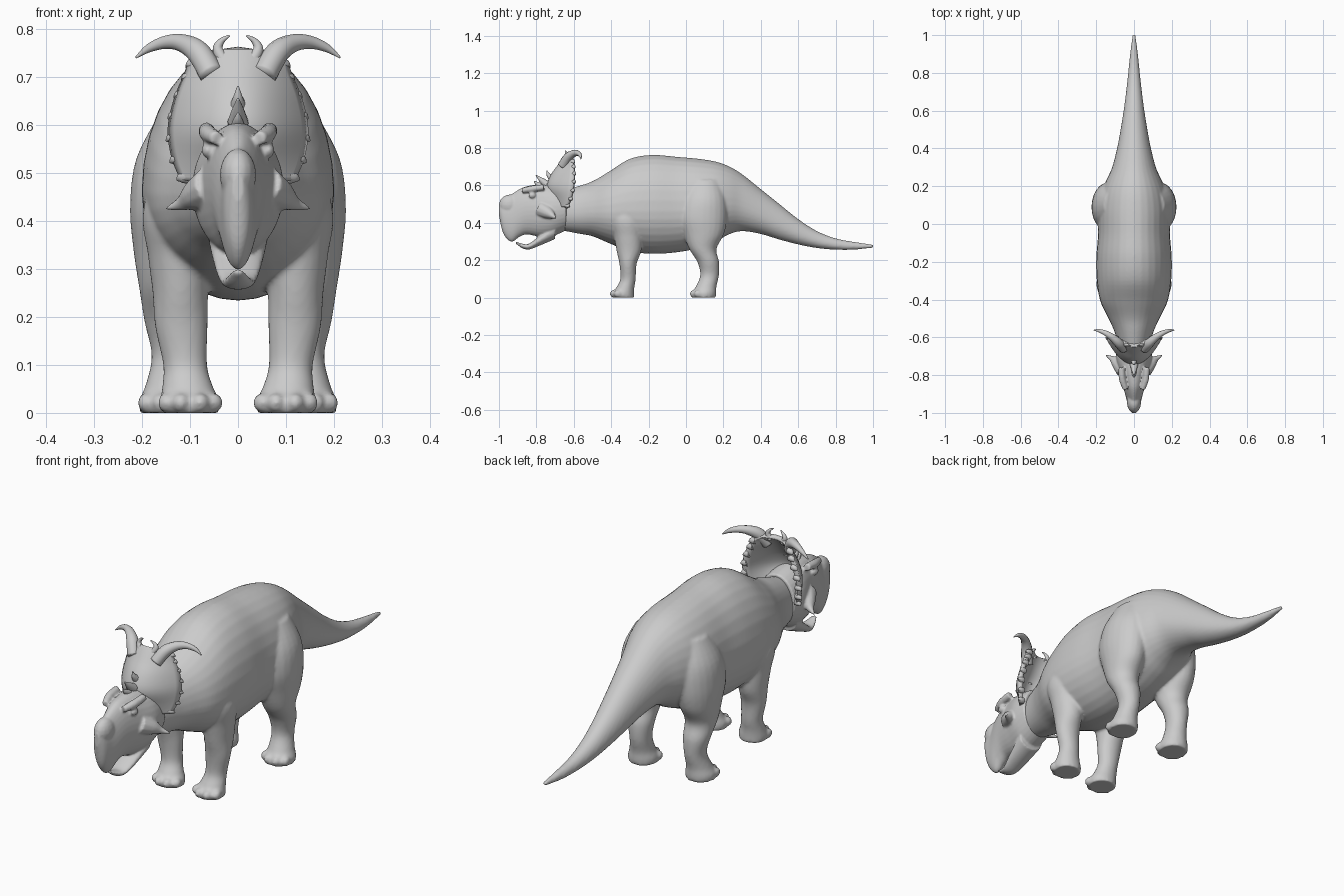
import bpy, bmesh, math
from mathutils import Vector, Matrix

def smooth_rows(rows, n):
    """Catmull-Rom resampling of equal-length number tuples."""
    out = []
    for i in range(len(rows) - 1):
        p0, p1, p2, p3 = (rows[max(0, min(len(rows) - 1, i + k))] for k in (-1, 0, 1, 2))
        for j in range(n):
            t = j / n
            out.append([0.5 * (2 * b + (c - a) * t + (2 * a - 5 * b + 4 * c - d) * t * t
                               + (3 * b - a - 3 * c + d) * t ** 3)
                        for a, b, c, d in zip(p0, p1, p2, p3)])
    return out + [list(rows[-1])]

def skin(bm, rings):
    vs = [[bm.verts.new(p) for p in r] for r in rings]
    m = len(vs[0])
    for a, b in zip(vs, vs[1:]):
        for k in range(m):
            bm.faces.new((a[k], a[(k + 1) % m], b[(k + 1) % m], b[k]))
    bm.faces.new(vs[0])
    bm.faces.new(vs[-1])

def angles(m):
    return [2 * math.pi * k / m for k in range(m)]

def trunk(bm, rows, mid=0.43):
    """Sections along y: (y, bottom, top, half width), widest at `mid` of the height."""
    rings = []
    for y, zb, zt, w in smooth_rows(rows, 5):
        zm = zb + mid * (zt - zb)
        rings.append([(w * math.cos(a), y, zm + math.sin(a) * (zt - zm if math.sin(a) > 0 else zm - zb))
                      for a in angles(32)])
    skin(bm, rings)

def limb(bm, rows, s):
    """Sections going down: (z, x, y, rx, ry)."""
    skin(bm, [[(s * (x + rx * math.cos(a)), y + ry * math.sin(a), z) for a in angles(24)]
              for z, x, y, rx, ry in smooth_rows(rows, 5)])

def horn(bm, pts, s=1):
    """Tapered tube through (x, y, z, radius)."""
    rows = smooth_rows([(s * x, y, z, r) for x, y, z, r in pts], 6)
    rings = []
    for i, row in enumerate(rows):
        t = Vector(rows[min(i + 1, len(rows) - 1)][:3]) - Vector(rows[max(i - 1, 0)][:3])
        u = t.cross(Vector((0.1, 1, 0.2))).normalized()
        v = t.cross(u).normalized()
        rings.append([Vector(row[:3]) + row[3] * (u * math.cos(a) + v * math.sin(a)) for a in angles(12)])
    skin(bm, rings)

def ball(bm, c, r):
    bmesh.ops.create_uvsphere(bm, u_segments=16, v_segments=10, radius=1,
                              matrix=Matrix.Translation(c) @ Matrix.Diagonal((*r, 1)))

def finish(name, bm, voxel=0, iters=4):
    bmesh.ops.recalc_face_normals(bm, faces=bm.faces)
    me = bpy.data.meshes.new(name)
    bm.to_mesh(me)
    bm.free()
    for p in me.polygons:
        p.use_smooth = True
    ob = bpy.data.objects.new(name, me)
    bpy.context.collection.objects.link(ob)
    if voxel:
        m = ob.modifiers.new("fuse", 'REMESH')
        m.mode, m.voxel_size, m.use_smooth_shade = 'VOXEL', voxel, True
        m = ob.modifiers.new("soften", 'SMOOTH')
        m.factor, m.iterations = 0.5, iters
    return ob

# Body: neck, torso and tail, fused with the four legs
bm = bmesh.new()
trunk(bm, [(-.72, .37, .55, .06), (-.58, .343, .595, .10), (-.5, .328, .622, .135), (-.41, .29, .675, .178),
           (-.3, .248, .742, .197), (-.18, .234, .763, .20), (-.05, .242, .753, .19), (.07, .265, .742, .19),
           (.16, .30, .727, .175), (.23, .338, .702, .147), (.3, .355, .66, .116), (.4, .34, .58, .09),
           (.5, .31, .5, .071), (.6, .284, .42, .055), (.7, .265, .356, .042), (.8, .256, .317, .031),
           (.9, .256, .298, .021), (1.003, .267, .284, .008)])
hind = [(.63, .10, .10, .06, .08), (.53, .12, .095, .092, .12), (.43, .135, .09, .09, .13),
        (.34, .14, .095, .078, .108), (.26, .14, .09, .066, .073), (.19, .138, .119, .057, .058),
        (.12, .135, .126, .045, .05), (.06, .14, .108, .052, .055), (.025, .142, .096, .064, .066),
        (0, .142, .094, .062, .066)]
fore = [(.54, .10, -.33, .06, .06), (.42, .125, -.32, .073, .085), (.33, .121, -.31, .067, .076),
        (.25, .12, -.305, .058, .066), (.18, .118, -.31, .055, .046), (.10, .11, -.31, .046, .041),
        (.055, .105, -.324, .053, .048), (.025, .1, -.335, .062, .058), (0, .1, -.335, .060, .058)]
for s in (1, -1):
    for rows, fx, fy in ((hind, .142, .088), (fore, .1, -.34)):
        limb(bm, rows, s)
        for d in (-62, -22, 20, 60):          # toes
            a = math.radians(d)
            ball(bm, (s * (fx + .056 * math.sin(a)), fy - .048 * math.cos(a), .021), (.019, .023, .021))
finish("body_and_legs", bm, .007, 5)

# Head: skull, nose boss, lower jaw, brows and cheek horns
bm = bmesh.new()
trunk(bm, [(-1.0, .44, .50, .012), (-.978, .345, .527, .028), (-.935, .298, .552, .038), (-.89, .325, .58, .05),
           (-.85, .338, .596, .06), (-.78, .325, .605, .078), (-.71, .33, .60, .095), (-.64, .36, .585, .09)], .5)
ball(bm, (0, -.942, .495), (.038, .058, .056))
trunk(bm, [(-.91, .288, .30, .012), (-.875, .264, .288, .026), (-.84, .257, .288, .036),
           (-.79, .275, .325, .048), (-.7, .313, .40, .062)], .6)
for s in (1, -1):
    horn(bm, [(.045, -.875, .572, .014), (.062, -.82, .582, .018), (.066, -.76, .59, .016)], s)
    ball(bm, (s * .063, -.822, .547), (.013, .02, .016))
    horn(bm, [(.055, -.77, .47, .045), (.09, -.735, .452, .032), (.118, -.712, .436, .015), (.15, -.695, .425, .004)], s)
finish("head", bm, .005, 4)

# Neck frill: curved plate (z, half width, centre y, edge y)
rows = smooth_rows([(.485, .112, -.69, -.635), (.53, .13, -.71, -.615), (.59, .138, -.735, -.602),
                    (.65, .126, -.715, -.597), (.70, .106, -.68, -.600), (.735, .092, -.655, -.605),
                    (.752, .06, -.642, -.622)], 4)
bm = bmesh.new()
N = 20
grid = [[bm.verts.new((hw * u, yc + (ye - yc) * u * u, z)) for u in (2 * k / N - 1 for k in range(N + 1))]
        for z, hw, yc, ye in rows]
for a, b in zip(grid, grid[1:]):
    for k in range(N):
        bm.faces.new((a[k], a[k + 1], b[k + 1], b[k]))
frill = finish("frill", bm)
m = frill.modifiers.new("thickness", 'SOLIDIFY')
m.thickness, m.offset = .02, 0

# Frill edge scallops
bm = bmesh.new()
for s in (1, -1):
    for z, hw, yc, ye in rows[1:20:3]:
        horn(bm, [(hw - .012, ye - .006, z, .016), (hw + .003, ye, z - .003, .011), (hw + .012, ye + .004, z - .008, .002)], s)
finish("frill_scallops", bm)

# Large curved frill horns and small hooks
bm = bmesh.new()
for s in (1, -1):
    horn(bm, [(.055, -.66, .705, .026), (.082, -.63, .75, .025), (.115, -.60, .770, .019),
              (.15, -.578, .772, .014), (.185, -.565, .76, .009), (.213, -.562, .74, .002)], s)
    horn(bm, [(.03, -.645, .735, .014), (.042, -.64, .757, .011), (.035, -.64, .774, .007), (.018, -.645, .786, .002)], s)
finish("frill_horns", bm)

# Small spikes along the middle of the frill
bm = bmesh.new()
horn(bm, [(0, -.745, .605, .022), (0, -.775, .63, .013), (0, -.803, .655, .002)])
horn(bm, [(0, -.715, .635, .02), (0, -.735, .655, .011), (0, -.745, .68, .002)])
horn(bm, [(0, -.775, .595, .016), (0, -.80, .612, .009), (0, -.812, .624, .002)])
finish("frill_spikes", bm)
